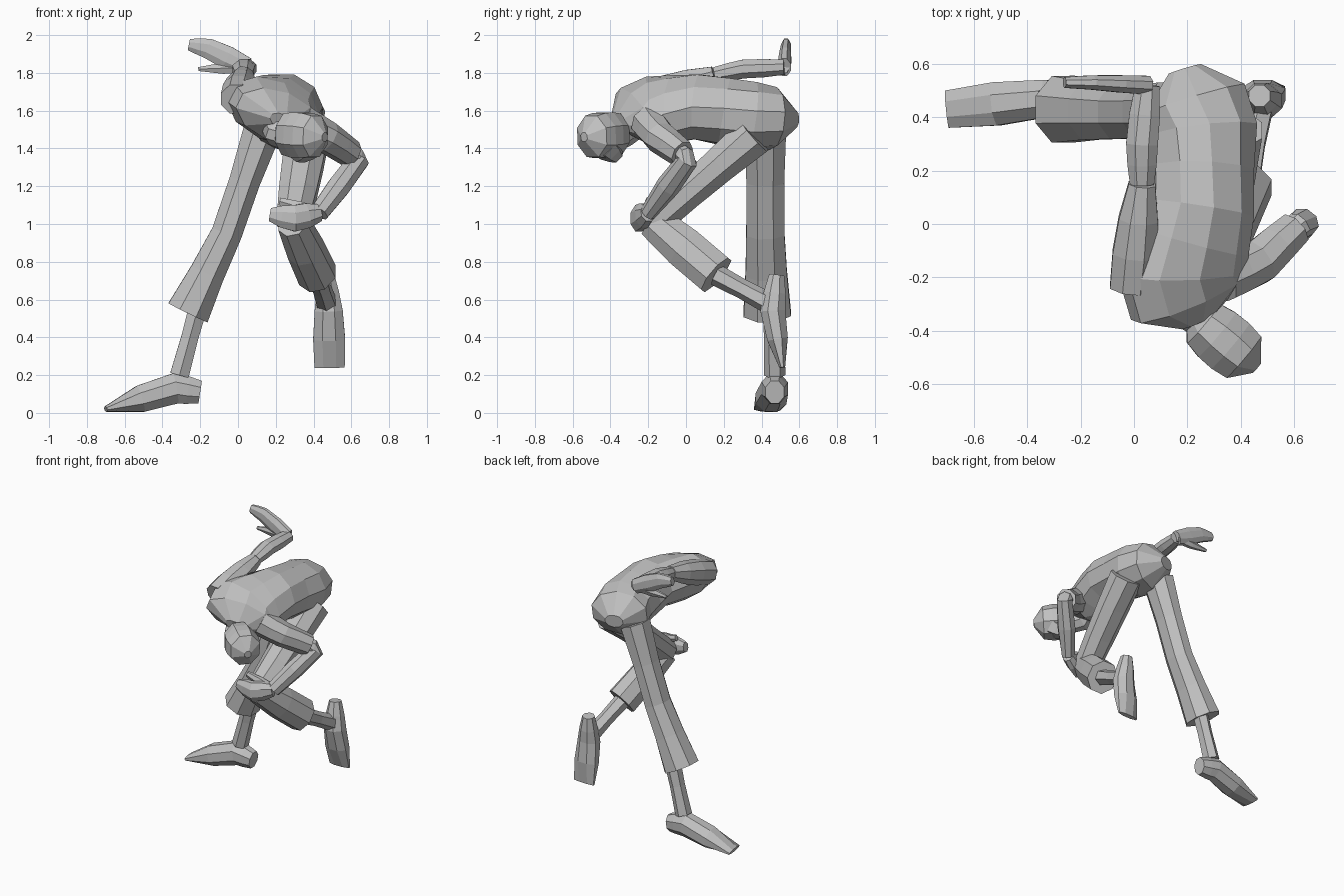
import bpy
import bmesh
import math
from mathutils import Vector

if "Cube" in bpy.data.objects:
    bpy.data.objects.remove(bpy.data.objects["Cube"], do_unlink=True)

# One plain clay colour for the whole figure
clay = bpy.data.materials.new("clay_grey")
clay.use_nodes = True
clay.diffuse_color = (.53, .53, .53, 1)
shader = next(node for node in clay.node_tree.nodes if node.type == "BSDF_PRINCIPLED")
shader.inputs["Base Color"].default_value = clay.diffuse_color

SIDEWAYS = Vector((1, 0, 0))
FORWARD = Vector((0, 1, 0))
UPWARD = Vector((0, 0, 1))


def blend(sizes, t):
    """Smooth curve through a start, middle and end size."""
    start, middle, end = sizes
    return (start * (1 - t) * (1 - 2 * t) + middle * 4 * t * (1 - t)
            + end * t * (2 * t - 1))


def loft(name, joints, width, depth, side, sides=8, cuts=2, rounded=False, twist=0):
    """Skin a flat-faced limb along its joints, with optional domed ends and twist."""
    centres = [first.lerp(second, cut / cuts)
               for first, second in zip(joints, joints[1:]) for cut in range(cuts)]
    centres.append(joints[-1])
    travelled = [0]
    for first, second in zip(centres, centres[1:]):
        travelled.append(travelled[-1] + (second - first).length)
    bm = bmesh.new()
    loops = []
    for index, centre in enumerate(centres):
        t = travelled[index] / travelled[-1]
        before = centres[max(index - 1, 0)]
        after = centres[min(index + 1, len(centres) - 1)]
        along = (after - before).normalized()
        across = (side - along * side.dot(along)).normalized()
        normal = along.cross(across)
        dome = math.sqrt(1 - .95 * abs(2 * t - 1) ** 4) if rounded else 1
        grow = dome / math.cos(math.pi / sides)
        turn = math.radians(twist * t)
        loop = []
        for step in range(sides):
            angle = math.tau * (step + .5) / sides
            u = blend(width, t) * math.cos(angle) * grow
            v = blend(depth, t) * math.sin(angle) * grow
            offset = (across * (u * math.cos(turn) - v * math.sin(turn))
                      + normal * (u * math.sin(turn) + v * math.cos(turn)))
            loop.append(bm.verts.new(centre + offset))
        loops.append(loop)
    for lower, upper in zip(loops, loops[1:]):
        for step in range(sides):
            following = (step + 1) % sides
            bm.faces.new((lower[step], lower[following],
                          upper[following], upper[step]))
    bm.faces.new(loops[0])
    bm.faces.new(loops[-1])
    bmesh.ops.recalc_face_normals(bm, faces=bm.faces[:])
    mesh = bpy.data.meshes.new(name)
    bm.to_mesh(mesh)
    bm.free()
    mesh.materials.append(clay)
    bpy.context.collection.objects.link(bpy.data.objects.new(name, mesh))


# Bent torso, twisting from level hips to a dropped left shoulder
tail = Vector((.19, .58, 1.55))
hips = Vector((.26, .35, 1.57))
waist = Vector((.25, .06, 1.62))
chest = Vector((.18, -.18, 1.6))
collar = Vector((.24, -.36, 1.54))
loft("torso", [tail, hips, waist, chest, collar], width=(.28, .19, .36),
     depth=(.2, .17, .17), side=SIDEWAYS, sides=10, rounded=True, twist=-30)

# Neck, head and jaw
nape = Vector((.21, -.33, 1.48))
crown = Vector((.46, -.54, 1.46))
cheek = Vector((.36, -.43, 1.42))
chin = Vector((.31, -.37, 1.36))
loft("neck", [chest, nape, cheek], width=(.08, .07, .06),
     depth=(.08, .07, .06), side=UPWARD)
loft("head", [nape, crown], width=(.11, .12, .11),
     depth=(.09, .11, .1), side=UPWARD, cuts=5, rounded=True)
loft("jaw", [cheek, chin], width=(.08, .07, .05),
     depth=(.07, .06, .04), side=SIDEWAYS, sides=6)

# Standing right leg with a flared trouser hem
right_hip = Vector((.13, .42, 1.5))
right_knee = Vector((-.06, .42, .95))
right_hem = Vector((-.265, .43, .53))
right_calf = Vector((-.2, .46, .6))
right_ankle = Vector((-.31, .47, .2))
right_heel = Vector((-.2, .47, .11))
right_arch = Vector((-.33, .47, .13))
right_toe = Vector((-.7, .43, .02))
loft("right_trouser", [right_hip, right_knee, right_hem], width=(.1, .08, .115),
     depth=(.11, .1, .125), side=SIDEWAYS)
loft("right_shin", [right_calf, right_ankle], width=(.05, .045, .05),
     depth=(.05, .045, .05), side=SIDEWAYS, sides=6)
loft("right_shoe", [right_heel, right_arch, right_toe], width=(.05, .08, .07),
     depth=(.06, .08, .015), side=FORWARD)

# Raised left leg folded at the knee
left_hip = Vector((.37, .36, 1.47))
left_knee = Vector((.29, -.17, 1.01))
left_hem = Vector((.42, .16, .73))
left_ankle = Vector((.47, .44, .58))
left_heel = Vector((.47, .48, .73))
left_arch = Vector((.48, .46, .54))
left_toe = Vector((.485, .51, .24))
loft("left_thigh", [left_hip, left_knee], width=(.11, .105, .085),
     depth=(.11, .09, .085), side=SIDEWAYS, cuts=3)
loft("left_trouser_leg", [left_knee, left_hem], width=(.08, .095, .1),
     depth=(.09, .11, .11), side=SIDEWAYS)
loft("left_shin", [left_hem, left_ankle], width=(.05, .045, .05),
     depth=(.05, .045, .05), side=SIDEWAYS, sides=6)
loft("left_shoe", [left_heel, left_arch, left_toe], width=(.04, .08, .08),
     depth=(.04, .065, .015), side=SIDEWAYS)

# Left arm propped on the raised knee
left_shoulder = Vector((.33, -.2, 1.54))
left_biceps = Vector((.47, -.14, 1.46))
left_cuff = Vector((.6, -.02, 1.37))
left_elbow = Vector((.64, .01, 1.34))
left_wrist = Vector((.43, -.2, 1.06))
left_palm = Vector((.3, -.25, 1.03))
left_fingers = Vector((.17, -.24, 1.05))
left_thumb = Vector((.22, -.2, 1.12))
loft("left_sleeve", [left_shoulder, left_biceps, left_cuff], width=(.09, .08, .07),
     depth=(.09, .08, .065), side=UPWARD)
loft("left_forearm", [left_cuff, left_elbow, left_wrist], width=(.045, .06, .04),
     depth=(.05, .06, .05), side=FORWARD)
loft("left_hand", [left_wrist, left_palm, left_fingers], width=(.045, .07, .035),
     depth=(.04, .045, .025), side=UPWARD)
loft("left_thumb", [left_wrist, left_thumb], width=(.03, .03, .02),
     depth=(.03, .025, .015), side=UPWARD, sides=6)

# Right arm thrown straight back with the hand swept upward
right_shoulder = Vector((-.01, -.24, 1.66))
right_cuff = Vector((.03, .15, 1.79))
right_elbow = Vector((.03, .3, 1.82))
right_wrist = Vector((.05, .52, 1.83))
right_knuckles = Vector((-.16, .53, 1.93))
right_fingers = Vector((-.26, .53, 1.95))
right_thumb = Vector((-.21, .53, 1.82))
loft("right_sleeve", [right_shoulder, right_cuff], width=(.08, .08, .05),
     depth=(.08, .08, .045), side=SIDEWAYS, cuts=3)
loft("right_forearm", [right_cuff, right_elbow, right_wrist], width=(.045, .06, .045),
     depth=(.04, .05, .04), side=SIDEWAYS)
loft("right_hand", [right_wrist, right_knuckles, right_fingers], width=(.05, .06, .03),
     depth=(.035, .03, .02), side=UPWARD)
loft("right_thumb", [right_wrist, right_thumb], width=(.03, .03, .01),
     depth=(.025, .02, .01), side=UPWARD, sides=6)
